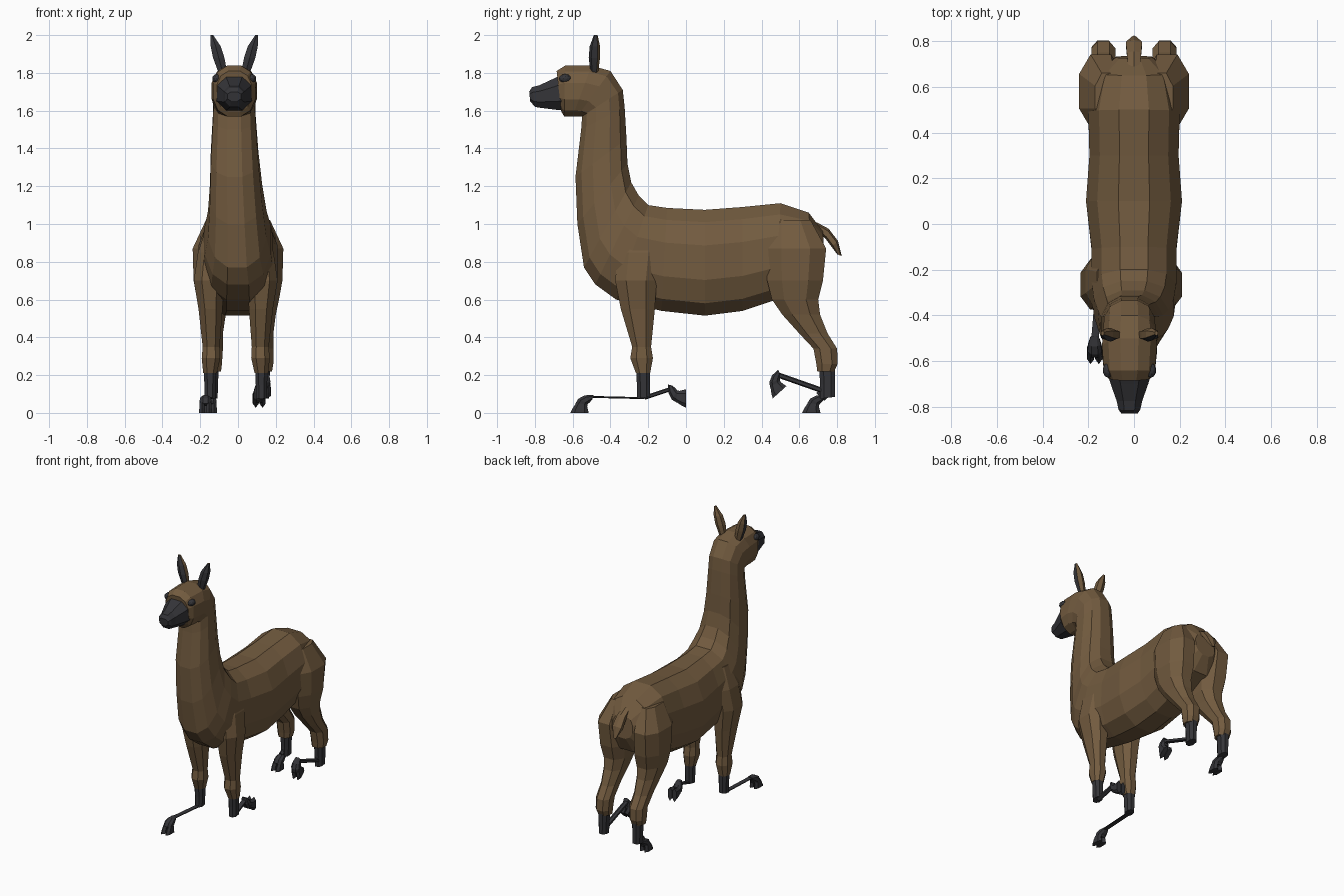
import bpy, bmesh, math

if "Cube" in bpy.data.objects:
    bpy.data.objects.remove(bpy.data.objects["Cube"])


def material(name, rgb):
    m = bpy.data.materials.new(name)
    m.diffuse_color = (*rgb, 1)
    m.use_nodes = True
    m.node_tree.nodes["Principled BSDF"].inputs["Base Color"].default_value = m.diffuse_color
    return m


BROWN = material("brown_wool", (0.17, 0.105, 0.05))
DARK = material("dark_skin", (0.035, 0.035, 0.04))


def loft(name, rings, mat, n=8, power=0.85):
    """Each ring: (y, z) of one edge, (y, z) of the opposite edge, x centre, half width."""
    bm = bmesh.new()
    shape = []
    for k in range(n):
        a = 2 * math.pi * (k + 0.5) / n
        c, s = math.cos(a), math.sin(a)
        shape.append((math.copysign(abs(c) ** power, c), math.copysign(abs(s) ** power, s)))
    top = max(s for _, s in shape)
    loops = []
    for ay, az, by, bz, xc, w in rings:
        loops.append([bm.verts.new((xc + w * c / top,
                                    (ay + by) / 2 + (ay - by) / 2 * s / top,
                                    (az + bz) / 2 + (az - bz) / 2 * s / top)) for c, s in shape])
    for p, q in zip(loops, loops[1:]):
        for k in range(n):
            j = (k + 1) % n
            bm.faces.new((p[k], p[j], q[j], q[k]))
    bm.faces.new(loops[0])
    bm.faces.new(loops[-1])
    bmesh.ops.recalc_face_normals(bm, faces=bm.faces)
    me = bpy.data.meshes.new(name)
    bm.to_mesh(me)
    bm.free()
    me.materials.append(mat)
    ob = bpy.data.objects.new(name, me)
    bpy.context.collection.objects.link(ob)
    return ob


# Torso, neck and head as one skin: back edge, belly/throat edge, half width
body = [
    (.725, .96, .735, .80, .08), (.65, 1.06, .68, .69, .165), (.50, 1.11, .48, .60, .20),
    (.30, 1.09, .30, .54, .195), (.10, 1.075, .10, .515, .21), (-.10, 1.085, -.13, .54, .185),
    (-.20, 1.10, -.37, .60, .185), (-.25, 1.15, -.48, .68, .175), (-.29, 1.22, -.54, .77, .155),
    (-.31, 1.32, -.575, 1.0, .138), (-.315, 1.45, -.585, 1.25, .126),
    (-.325, 1.62, -.555, 1.50, .113), (-.335, 1.71, -.55, 1.57, .11),
    (-.40, 1.81, -.575, 1.57, .115), (-.50, 1.838, -.60, 1.57, .12),
    (-.64, 1.838, -.645, 1.57, .112), (-.685, 1.81, -.66, 1.595, .092)]
rings = []
for ay, az, by, bz, w in body:
    lean = -0.02 * min(1, max(0, ((az + bz) / 2 - 0.9) / 0.5))
    rings.append((ay, az, by, bz, lean, w))
loft("body_neck_head", rings, BROWN, 12, 0.85)

# Muzzle
HX = -0.02
loft("muzzle", [(-.64, 1.80, -.64, 1.60, HX, .10), (-.70, 1.77, -.69, 1.605, HX, .083),
                (-.775, 1.735, -.77, 1.615, HX, .056), (-.815, 1.725, -.80, 1.62, HX, .048),
                (-.83, 1.70, -.825, 1.65, HX, .036)], DARK)

# Tail
loft("tail", [(.69, 1.01, .71, .95, 0, .03), (.755, .975, .74, .92, 0, .036),
              (.805, .91, .77, .88, 0, .04), (.825, .83, .80, .84, 0, .012)], BROWN, 6)

for side, label in ((-1, "left"), (1, "right")):
    # Eyes with dark patches
    bpy.ops.mesh.primitive_ico_sphere_add(subdivisions=2, radius=0.03,
                                          location=(HX + side * .093, -.64, 1.77))
    eye = bpy.context.object
    eye.name = label + "_eye"
    eye.scale = (.8, 1.1, .8)
    eye.data.materials.append(DARK)

    # Ears, dark on the open outer side
    ear = loft(label + "_ear", [
        (-.465, 1.80, -.505, 1.80, HX + side * .06, .026),
        (-.455, 1.88, -.515, 1.88, HX + side * .082, .034),
        (-.455, 1.94, -.51, 1.94, HX + side * .098, .03),
        (-.468, 2.0, -.488, 2.0, HX + side * .118, .008)], BROWN, 6)
    ear.data.materials.append(DARK)
    for f in ear.data.polygons:
        f.material_index = int(f.normal.x * side - f.normal.y > 0.05)


def leg(name, side, shift, rows):
    """Rows: height, front y, back y, inner x, outer x."""
    loft(name, [(y1, z, y0, z, side * (xi + xo) / 2 + shift, (xo - xi) / 2)
                for z, y0, y1, xi, xo in rows], BROWN)


FRONT = [(1.0, -.29, -.18, .10, .15), (.85, -.36, -.14, .07, .20), (.70, -.375, -.155, .06, .222),
         (.55, -.345, -.165, .07, .197), (.35, -.285, -.185, .085, .175),
         (.29, -.295, -.175, .082, .18), (.21, -.265, -.19, .10, .172)]
REAR = [(1.02, .45, .66, .06, .17), (.87, .42, .742, .05, .24), (.70, .43, .725, .04, .235),
        (.60, .455, .70, .05, .217), (.52, .51, .71, .065, .20), (.42, .60, .75, .08, .187),
        (.34, .675, .80, .08, .187), (.26, .69, .803, .085, .187), (.22, .695, .785, .09, .18)]


def link(name, a, b, thick, width):
    """Flat bar between two (x, y, z) joints."""
    dy, dz = b[1] - a[1], b[2] - a[2]
    d = math.hypot(dy, dz)
    py, pz = -dz / d * thick, dy / d * thick
    loft(name, [(p[1] + py, p[2] + pz, p[1] - py, p[2] - pz, p[0], width) for p in (a, b)], DARK, 6)


def foot(name, x, y, z, angle):
    """Ankle and two toes, turned about x by angle around the ankle joint."""
    c, s = math.cos(math.radians(angle)), math.sin(math.radians(angle))

    def turn(rows, xc):
        return [(y + ay * c - az * s, z + ay * s + az * c,
                 y + by * c - bz * s, z + by * s + bz * c, xc, w) for ay, az, by, bz, w in rows]
    loft(name + "_ankle", turn([(.025, .010, .02, -.012, .018), (-.02, .008, .005, -.03, .027),
                                (-.055, -.01, -.005, -.038, .031),
                                (-.07, -.035, -.008, -.048, .028)], x), DARK)
    for t in (-1, 1):
        loft(name + "_toe", turn([(-.065, -.03, -.01, -.042, .014), (-.085, -.06, -.005, -.065, .017),
                                  (-.098, -.085, .0, -.085, .018)], x + t * .018), DARK, 6)


# Legs: wool part, dark shank, pastern bar, foot (all four posed differently)
poses = [
    ("front_left", -1, -.012, FRONT, (-.265, -.19), (-.22, .078), (-.172, -.515, .085), 0, .005),
    ("front_right", 1, -.012, FRONT, (-.265, -.19), (-.22, .08), (.112, -.085, .125), 90, .011),
    ("rear_left", -1, 0, REAR, (.705, .79), (.735, .11), (-.145, .712, .085), 0, .03),
    ("rear_right", 1, 0, REAR, (.705, .79), (.76, .105), (.14, .475, .205), 42, .014)]
for name, side, shift, rows, (y0, y1), knee, ankle, angle, thick in poses:
    leg(name + "_leg", side, shift, rows)
    x = side * .136 + shift
    loft(name + "_shank", [(y1, .24, y0, .24, x, .034), (y1, .15, y0 + .005, .15, x, .03),
                           (y1, .085, y0 + .005, .075, x, .028)], DARK)
    link(name + "_pastern", (x, *knee), ankle, thick, .018)
    foot(name + "_foot", *ankle, angle)
